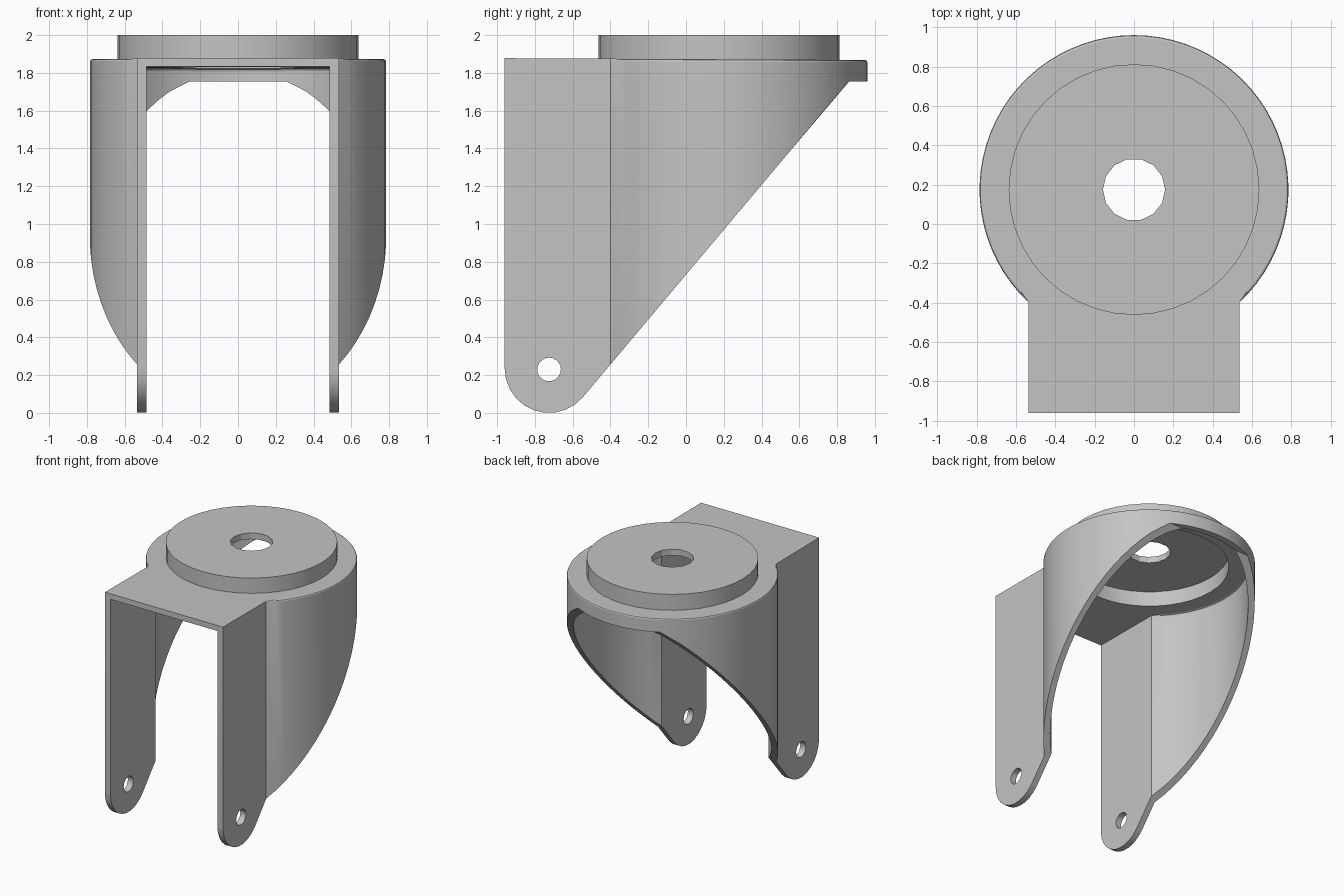
import bpy, bmesh
from math import sin, cos, pi, radians, asin
from mathutils import Vector

if "Cube" in bpy.data.objects:
    bpy.data.objects.remove(bpy.data.objects["Cube"], do_unlink=True)

CY = 0.175          # swivel axis position along y
TOP = 1.873         # top of the crown plate
WALL = 0.05

grey = bpy.data.materials.new("plain grey")
grey.use_nodes = True
grey.diffuse_color = (0.55, 0.55, 0.55, 1)
grey.node_tree.nodes["Principled BSDF"].inputs["Base Color"].default_value = grey.diffuse_color


def prism(name, base, offset, round_top=None):
    """Extrude a closed loop of points; optionally round the top rim."""
    bm = bmesh.new()
    face = bm.faces.new([bm.verts.new(p) for p in base])
    res = bmesh.ops.extrude_face_region(bm, geom=[face], use_keep_orig=True)
    verts = [g for g in res["geom"] if isinstance(g, bmesh.types.BMVert)]
    bmesh.ops.translate(bm, verts=verts, vec=offset)
    bmesh.ops.recalc_face_normals(bm, faces=bm.faces)
    if round_top:
        z = max(v.co.z for v in bm.verts)
        rim = [e for e in bm.edges
               if all(v.co.z > z - 0.001 and v.co.y > -0.41 for v in e.verts)]
        bmesh.ops.bevel(bm, geom=rim, offset=round_top, segments=2,
                        profile=0.5, affect='EDGES')
    mesh = bpy.data.meshes.new(name)
    bm.to_mesh(mesh)
    bm.free()
    mesh.materials.append(grey)
    ob = bpy.data.objects.new(name, mesh)
    bpy.context.collection.objects.link(ob)
    return ob


def keyhole(radius, half, front, z):
    """Round crown outline running into a straight neck."""
    a = asin(half / radius)
    start, sweep, n = -pi / 2 + a, 2 * pi - 2 * a, 56
    pts = [Vector((radius * cos(start + sweep * i / n),
                   CY + radius * sin(start + sweep * i / n), z)) for i in range(n + 1)]
    return pts + [Vector((-half, front, z)), Vector((half, front, z))]


def disc(name, radius, z0, z1, sides):
    ring = [Vector((radius * cos(2 * pi * i / sides),
                    CY + radius * sin(2 * pi * i / sides), z0)) for i in range(sides)]
    return prism(name, ring, Vector((0, 0, z1 - z0)))


def combine(target, tool, operation):
    mod = target.modifiers.new(operation, 'BOOLEAN')
    mod.operation, mod.solver, mod.object = operation, 'EXACT', tool
    bpy.context.view_layer.objects.active = target
    bpy.ops.object.modifier_apply(modifier=mod.name)
    bpy.data.objects.remove(tool, do_unlink=True)


# Fork body: crown outline extruded down
fork = prism("caster_fork", keyhole(0.785, 0.535, -1.1, -0.1),
             Vector((0, 0, TOP + 0.1)), 0.012)

# Side profile: rounded leg ends and sloping rear edge
AY, AZ, AR = -0.725, 0.235, 0.235
profile = [Vector((-1, AY + AR * cos(radians(t)), AZ + AR * sin(radians(t))))
           for t in [180 + 14 * i for i in range(11)]]
profile += [Vector((-1, y, z)) for y, z in
            ((0.865, 1.76), (1.1, 1.76), (1.1, 2.2), (AY - AR, 2.2))]
combine(fork, prism("side_profile", profile, Vector((2, 0, 0))), 'INTERSECT')

# Raised swivel disc on the crown
combine(fork, disc("swivel_disc", 0.637, TOP - 0.02, 2.0, 40), 'UNION')

# Hollow inside, recess under the disc, and stem hole
combine(fork, prism("cavity", keyhole(0.785 - WALL, 0.535 - WALL, -1.3, -0.3),
                    Vector((0, 0, TOP - 0.045 + 0.3)), 0.015), 'DIFFERENCE')
combine(fork, disc("disc_recess", 0.592, 1.7, 1.95, 40), 'DIFFERENCE')
combine(fork, disc("stem_hole", 0.158, 1.6, 2.2, 14), 'DIFFERENCE')

# Axle holes through both legs
axle = [Vector((-1, AY + 0.0625 * cos(2 * pi * i / 20), AZ - 0.005 + 0.0625 * sin(2 * pi * i / 20)))
        for i in range(20)]
combine(fork, prism("axle_hole", axle, Vector((2, 0, 0))), 'DIFFERENCE')

# Crown falls away very slightly towards the back
for v in fork.data.vertices:
    if 1.7 < v.co.z < 1.98:
        v.co.z -= 0.005 * v.co.y

for ob in bpy.context.selected_objects:
    ob.select_set(False)
fork.select_set(True)
bpy.context.view_layer.objects.active = fork
bpy.ops.object.shade_smooth_by_angle(angle=radians(20))
